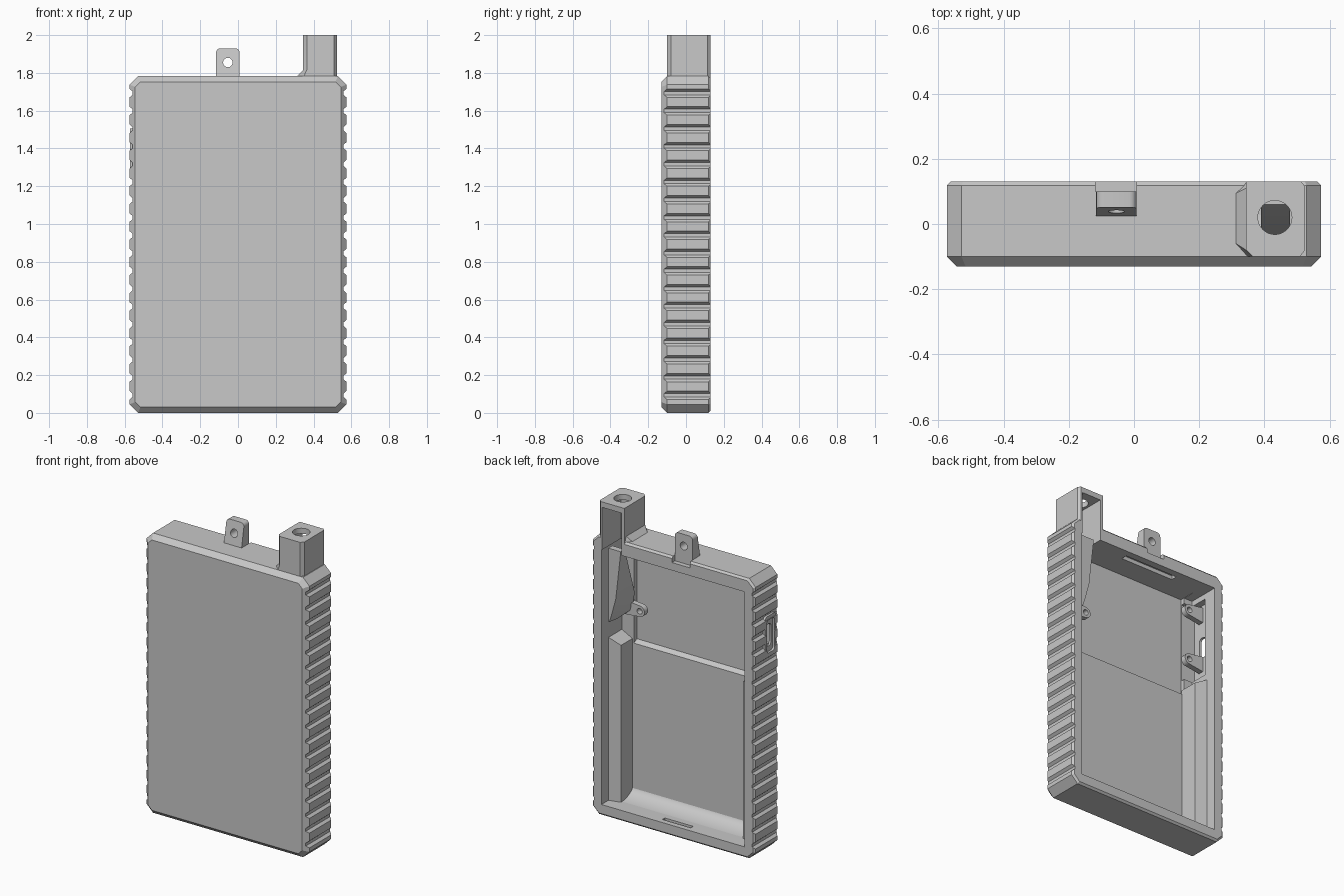
import bpy, bmesh, math
from mathutils import Vector

cube = bpy.data.objects.get("Cube")
if cube:
    bpy.data.objects.remove(cube)

grey = bpy.data.materials.new("matte grey")
grey.use_nodes = True
COLOUR = (0.58, 0.58, 0.58, 1)
grey.diffuse_color = COLOUR
grey.node_tree.nodes["Principled BSDF"].inputs["Base Color"].default_value = COLOUR


def build(name, solids):
    """Make one object from closed lofts; each loft is a list of rings."""
    bm = bmesh.new()
    for rings in solids:
        loops = [[bm.verts.new(p) for p in ring] for ring in rings]
        n = len(loops[0])
        for low, high in zip(loops, loops[1:]):
            for i in range(n):
                j = (i + 1) % n
                bm.faces.new((low[i], low[j], high[j], high[i]))
        bm.faces.new(loops[0][::-1])
        bm.faces.new(loops[-1])
    bmesh.ops.recalc_face_normals(bm, faces=bm.faces)
    mesh = bpy.data.meshes.new(name)
    bm.to_mesh(mesh)
    bm.free()
    mesh.materials.append(grey)
    obj = bpy.data.objects.new(name, mesh)
    bpy.context.collection.objects.link(obj)
    return obj


def prism(pts, axis, a, b):
    """Rings of a flat outline pushed along x, y or z."""
    def place(p, t):
        v = list(p)
        v.insert("xyz".index(axis), t)
        return Vector(v)
    return [[place(p, t) for p in pts] for t in (a, b)]


def box(x0, x1, y0, y1, z0, z1):
    return prism([(x0, y0), (x1, y0), (x1, y1), (x0, y1)], "z", z0, z1)


def round_rect(cu, cv, hu, hv, r, steps=5):
    pts = []
    for k, (su, sv) in enumerate([(1, 1), (-1, 1), (-1, -1), (1, -1)]):
        for s in range(steps):
            t = math.pi / 2 * (k + s / (steps - 1))
            pts.append((cu + su * (hu - r) + r * math.cos(t),
                        cv + sv * (hv - r) + r * math.sin(t)))
    return pts


def circle(cu, cv, r, n=24):
    return [(cu + r * math.cos(2 * math.pi * i / n),
             cv + r * math.sin(2 * math.pi * i / n)) for i in range(n)]


def combine(obj, solids, operation="DIFFERENCE"):
    """Apply a boolean with a temporary helper object."""
    helper = build("helper", solids)
    helper.hide_render = True
    mod = obj.modifiers.new("cut", "BOOLEAN")
    mod.operation = operation
    mod.solver = "EXACT"
    mod.object = helper
    bpy.context.view_layer.update()
    graph = bpy.context.evaluated_depsgraph_get()
    mesh = bpy.data.meshes.new_from_object(obj.evaluated_get(graph))
    obj.modifiers.clear()
    obj.data = mesh
    bpy.data.objects.remove(helper)


def case_ring(y, inset):
    hx, z0, z1 = 0.574 - inset, inset, 1.783 - inset
    c = 0.045 - inset * 0.586
    return [(hx - c, y, z0), (hx, y, z0 + c), (hx, y, z1 - c), (hx - c, y, z1),
            (c - hx, y, z1), (-hx, y, z1 - c), (-hx, y, z0 + c), (c - hx, y, z0)]


# Case block with a broad front chamfer and a fine back chamfer
case = build("case", [[case_ring(-0.13, 0.03), case_ring(-0.10, 0),
                       case_ring(0.118, 0), case_ring(0.13, 0.012)]])

# Grip grooves down both sides
grooves = []
for side in (-1, 1):
    for i in range(18):
        z = 0.093 + 0.0941 * i
        outline = [(side * 0.60, z - 0.044), (side * 0.558, z - 0.009),
                   (side * 0.558, z + 0.009), (side * 0.60, z + 0.044)]
        grooves.append(prism(outline, "y", -0.2, 0.2))
combine(case, grooves)

# Antenna tower with a flared foot, and a flat pad around the side port
tower = [(0.344, -0.08), (0.364, -0.10), (0.508, -0.10), (0.525, -0.08),
         (0.525, 0.115), (0.512, 0.13), (0.344, 0.13)]
combine(case, [prism(tower, "z", 1.6, 2.0)], "UNION")
foot = [[(0.305, -0.055, 1.775), (0.345, -0.10, 1.775), (0.45, -0.10, 1.775),
         (0.45, 0.128, 1.775), (0.345, 0.128, 1.775), (0.305, 0.09, 1.775)],
        [(0.344, -0.08, 1.815), (0.364, -0.10, 1.815), (0.45, -0.10, 1.815),
         (0.45, 0.128, 1.815), (0.364, 0.128, 1.815), (0.344, 0.11, 1.815)]]
combine(case, [foot], "UNION")
combine(case, [prism(round_rect(-0.035, 1.375, 0.055, 0.13, 0.02), "x", -0.572, -0.52)], "UNION")

# Hollow interior: main bay, deeper board bay with a sloped step, port pocket,
# tower channel and its top hole
combine(case, [box(-0.505, 0.505, -0.075, 0.2, 0.07, 1.695)])
combine(case, [prism([(-0.105, 1.06), (-0.075, 1.043), (0.0, 1.0),
                      (0.0, 1.697), (-0.105, 1.697)], "x", -0.445, 0.42)])
combine(case, [box(-0.545, -0.43, -0.10, 0.04, 1.15, 1.66)])
combine(case, [box(0.365, 0.50, -0.06, 0.2, 1.5, 1.965)])
combine(case, [prism(circle(0.432, 0.02, 0.052, 32), "z", 1.9, 2.1)])

# Lid latch slots, notch behind the lug, and the stepped side port
combine(case, [box(-0.10, 0.10, 0.07, 0.095, 0.05, 0.1),
               box(-0.25, 0.13, 0.045, 0.085, 1.6, 1.72),
               box(-0.118, 0.008, 0.10, 0.2, 1.745, 1.9)])
combine(case, [prism(round_rect(-0.035, 1.375, 0.038, 0.105, 0.018), "x", -0.7, -0.56)])
combine(case, [prism(round_rect(-0.03, 1.375, 0.026, 0.07, 0.02), "x", -0.7, -0.5)])

# Battery rails either side of the lower bay
for side, name in ((1, "left_rail"), (-1, "right_rail")):
    section = [(0.43, -0.08), (0.43, 0.04), (0.508, 0.06), (0.508, -0.08)]
    ring = [(side * x, y) for x, y in section]
    rings = prism(ring, "z", 0.06, 1.07)
    for v in rings[1][2:]:
        v.z += 0.04
    build(name, [rings])

# Curved ramp under the battery
curve = [(0.06 - 0.14 * math.sin(t), 0.135 - 0.067 * math.cos(t))
         for t in [math.pi / 2 * k / 8 for k in range(9)]]
build("battery_ramp", [prism(curve + [(-0.08, 0.06), (0.06, 0.06)], "x", -0.506, 0.506)])

# Tapered guide block below the antenna tower
guide = []
for z, x_back, x_deep, deep in ((1.70, 0.39, 0.39, 0.06), (1.39, 0.425, 0.39, -0.04),
                                (1.28, 0.455, 0.405, -0.04), (1.23, 0.472, 0.46, 0.04)):
    guide.append([(0.478, 0.10, z), (x_back, 0.10, z), (x_deep, deep, z), (0.478, deep, z)])
build("channel_guide", [guide])

# Screw bosses for the board
for name, x, z, out in (("upper_boss", -0.445, 1.595, -0.55),
                        ("lower_boss", -0.445, 1.265, -0.55),
                        ("channel_boss", 0.345, 1.285, 0.51)):
    sign = 1 if out > x else -1
    arc = [(x - sign * 0.035 * math.cos(t), z + 0.035 * math.sin(t))
           for t in [math.pi * (k / 10 - 0.5) for k in range(11)]]
    outline = arc + [(out, z + 0.05), (out, z - 0.05)]
    boss = build(name, [prism(outline, "y", -0.06, -0.025)])
    combine(boss, [prism(circle(x, z, 0.018, 16), "y", -0.2, 0.2)])

# Lanyard lug with rounded top, leaning front face and eyelet
outline = [(x, max(z, 1.745)) for x, z in round_rect(-0.054, 1.80, 0.062, 0.13, 0.022)]
outline = [p for i, p in enumerate(outline) if p not in outline[:i]]
front = [(x, 0.018 + (z - 1.745) * 0.18, z) for x, z in outline]
back = [(x, 0.10, z) for x, z in outline]
lug = build("lanyard_lug", [[front, back]])
combine(lug, [prism(circle(-0.054, 1.855, 0.025), "y", -0.2, 0.3)])

# Crisp edges with smooth holes and rounded corners
bpy.ops.object.select_all(action="DESELECT")
for obj in bpy.context.collection.objects:
    if obj.type == "MESH" and grey.name in obj.data.materials:
        obj.select_set(True)
        bpy.context.view_layer.objects.active = obj
bpy.ops.object.shade_smooth_by_angle(angle=math.radians(28))
